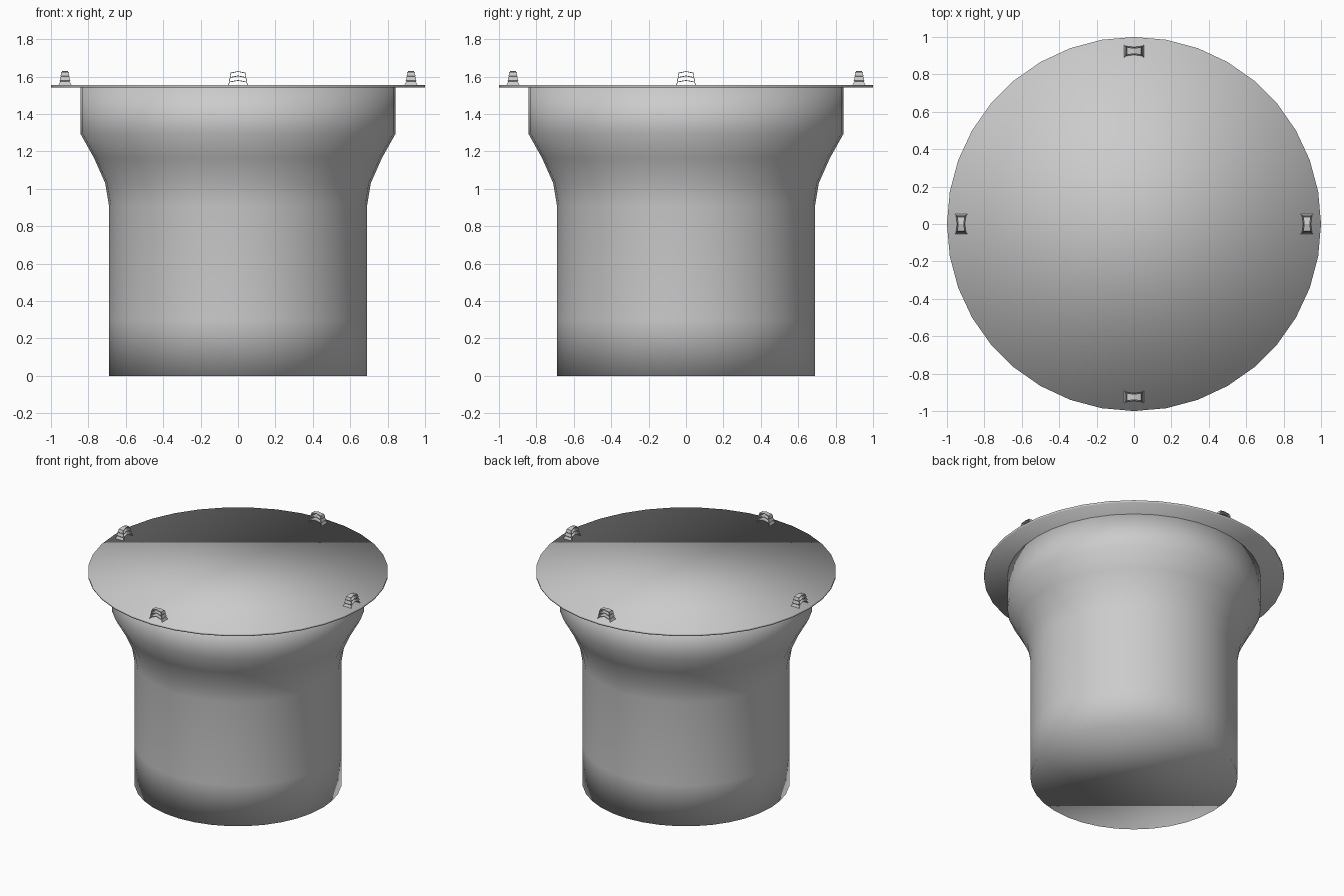
import bpy, bmesh, math
from mathutils import Matrix

if "Cube" in bpy.data.objects:
    bpy.data.objects.remove(bpy.data.objects["Cube"], do_unlink=True)

SIDES = 36
GREY = (0.6, 0.6, 0.6, 1)
mat = bpy.data.materials.new("plain grey")
mat.use_nodes = True
mat.diffuse_color = GREY
mat.node_tree.nodes["Principled BSDF"].inputs["Base Color"].default_value = GREY


def finish(name, bm, smooth):
    bmesh.ops.recalc_face_normals(bm, faces=bm.faces)
    for f in bm.faces:
        f.smooth = smooth
    me = bpy.data.meshes.new(name)
    bm.to_mesh(me)
    bm.free()
    me.materials.append(mat)
    ob = bpy.data.objects.new(name, me)
    bpy.context.scene.collection.objects.link(ob)
    return ob


def lathe(name, profile):
    """Closed round solid from (radius, height) pairs."""
    bm = bmesh.new()
    rings = [[bm.verts.new((r * math.cos(math.tau * i / SIDES),
                            r * math.sin(math.tau * i / SIDES), z))
              for i in range(SIDES)] for r, z in profile]
    for a, b in zip(rings, rings[1:]):
        for i in range(SIDES):
            j = (i + 1) % SIDES
            bm.faces.new((a[i], a[j], b[j], b[i]))
    bm.faces.new(rings[0])
    bm.faces.new(rings[-1])
    return finish(name, bm, True)


def strip(bm, path):
    """Ribbon through (x, z, half width) points."""
    pairs = [[bm.verts.new((x, s * w, z)) for s in (-1, 1)] for x, z, w in path]
    for a, b in zip(pairs, pairs[1:]):
        bm.faces.new((a[0], a[1], b[1], b[0]))


# Flared body and the wide flat lid
lathe("body", [(.69, 0), (.69, .3), (.69, .91), (.71, 1.03),
               (.77, 1.165), (.843, 1.295), (.843, 1.54)])
lathe("lid", [(1, 1.54), (1, 1.555)])


# Small clips on the lid: stepped legs joined by three wavy thin bars
def clip(name, angle):
    bm = bmesh.new()
    for side in (-1, 1):
        leg = []
        for tier in range(3):
            z = tier * .024
            leg += [(side * (.052 - .005 * tier), z, .034 - .005 * tier),
                    (side * (.044 - .004 * tier), z + .02, .025 - .004 * tier)]
        strip(bm, leg)
    for tier in range(3):
        half, z = .045 - .004 * tier, .02 + .024 * tier
        strip(bm, [(half * t, z + .004 * math.cos(math.pi * t),
                    .022 - .003 * tier + .005 * t * t)
                   for t in (-1, -.5, 0, .5, 1)])
    bm.transform(Matrix.Rotation(angle, 4, "Z") @ Matrix.Translation((0, -.925, 1.555)))
    ob = finish(name, bm, False)
    mod = ob.modifiers.new("thickness", "SOLIDIFY")
    mod.thickness = .004
    mod.offset = 0


for i, place in enumerate(("front", "left", "back", "right")):
    clip(place + "_clip", i * math.pi / 2)
